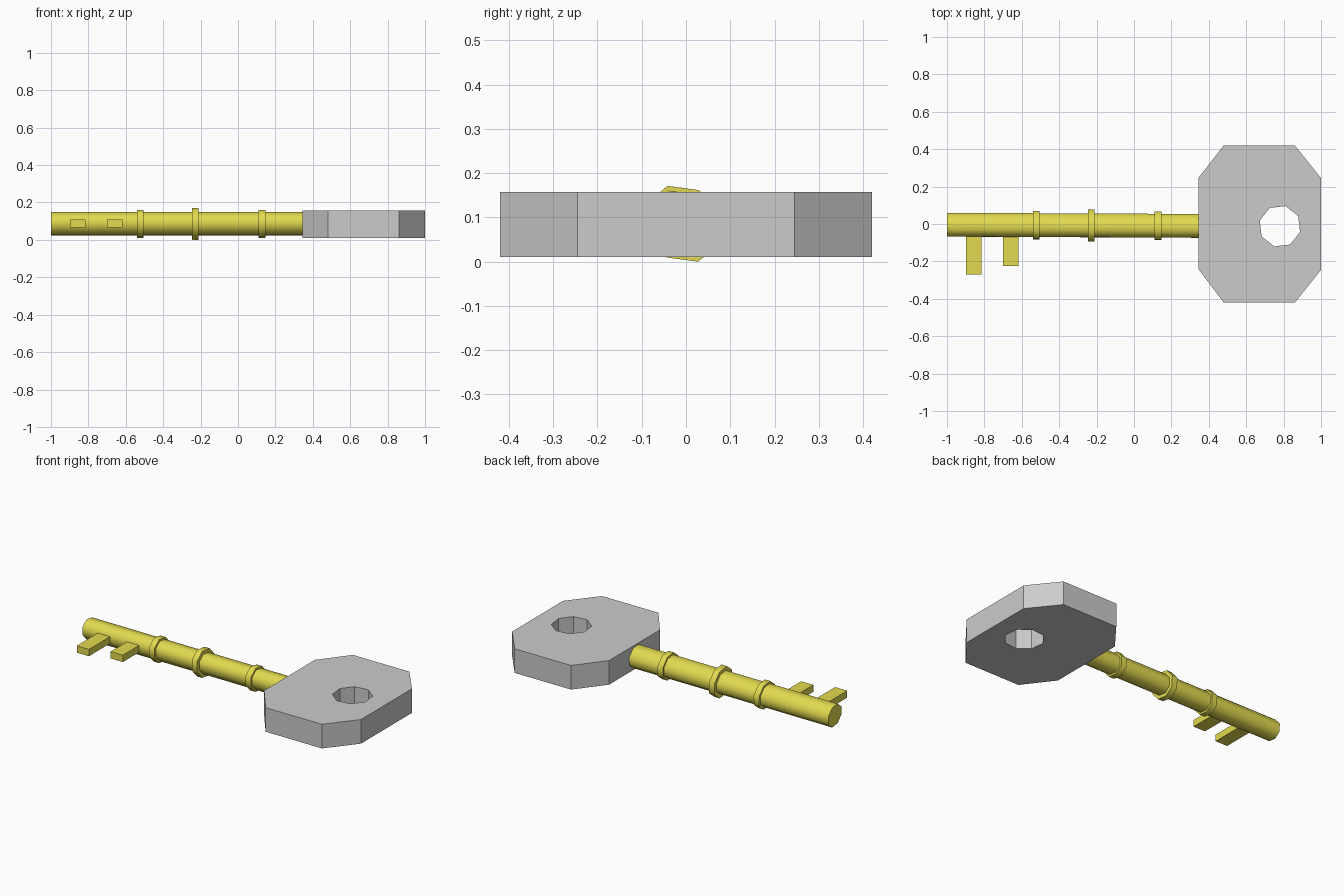
import bpy, bmesh, math

if "Cube" in bpy.data.objects:
    bpy.data.objects.remove(bpy.data.objects["Cube"])

brass = bpy.data.materials.new("brass")
brass.diffuse_color = (0.76, 0.70, 0.08, 1)
brass.use_nodes = True
brass.node_tree.nodes["Principled BSDF"].inputs["Base Color"].default_value = brass.diffuse_color


def finish(name, bm, mat=None, smooth=None):
    bmesh.ops.recalc_face_normals(bm, faces=bm.faces)
    me = bpy.data.meshes.new(name)
    bm.to_mesh(me)
    bm.free()
    ob = bpy.data.objects.new(name, me)
    bpy.context.collection.objects.link(ob)
    if mat:
        me.materials.append(mat)
    if smooth:
        bpy.ops.object.select_all(action='DESELECT')
        ob.select_set(True)
        bpy.context.view_layer.objects.active = ob
        bpy.ops.object.shade_smooth_by_angle(angle=math.radians(smooth))
    return ob


def axis_y(x):
    # the shaft drifts very slightly sideways along its length
    return -0.004 - 0.0045 * (x + 1)


def rod(name, x0, x1, scale):
    # slightly skewed octagonal rod along x
    bm = bmesh.new()
    ends = []
    for x in (x0, x1):
        ring = []
        for k in range(8):
            c, s = math.cos(k * math.pi / 4) * scale, math.sin(k * math.pi / 4) * scale
            ring.append(bm.verts.new((x, axis_y(x) - 0.034 * c + 0.086 * s,
                                      0.0855 + 0.0855 * c + 0.022 * s)))
        ends.append(ring)
        bm.faces.new(ring)
    a, b = ends
    for i in range(8):
        j = (i + 1) % 8
        bm.faces.new((a[i], a[j], b[j], b[i]))
    return finish(name, bm, brass, 60)


def box(name, x0, x1, y0, y1, z0, z1):
    bm = bmesh.new()
    bmesh.ops.create_cube(bm, size=1)
    for v in bm.verts:
        v.co = (x1 if v.co.x > 0 else x0, y1 if v.co.y > 0 else y0, z1 if v.co.z > 0 else z0)
    return finish(name, bm, brass)


# Shaft and collars
rod("shaft", -1.0, 0.36, 0.74)
for name, x, scale in (("collar_tip", -0.523, 0.885), ("collar_middle", -0.228, 1.0),
                       ("collar_head", 0.128, 0.875)):
    rod(name, x - 0.018, x + 0.018, scale)

# Teeth
box("tooth_long", -0.897, -0.815, -0.27, -0.04, 0.066, 0.108)
box("tooth_short", -0.70, -0.618, -0.225, -0.04, 0.066, 0.108)

# Octagonal head with an off-centre octagonal hole
outline = [(1, 0.245), (0.86, 0.42), (0.48, 0.42), (0.345, 0.247),
           (0.345, -0.242), (0.48, -0.42), (0.86, -0.42), (1, -0.245)]
bm = bmesh.new()
layers = []
for z in (0.01, 0.157):
    outer = [bm.verts.new((x, y, z)) for x, y in outline]
    inner = [bm.verts.new((0.78 + 0.112 * math.cos(t), -0.012 + 0.112 * math.sin(t), z))
             for t in (math.radians(29 + 45 * k) for k in range(8))]
    layers.append((outer, inner))
(ob, ib), (ot, it) = layers
for i in range(8):
    j = (i + 1) % 8
    for p, q in ((ob, ib), (ib, it), (it, ot), (ot, ob)):
        bm.faces.new((p[i], p[j], q[j], q[i]))
finish("head", bm)
